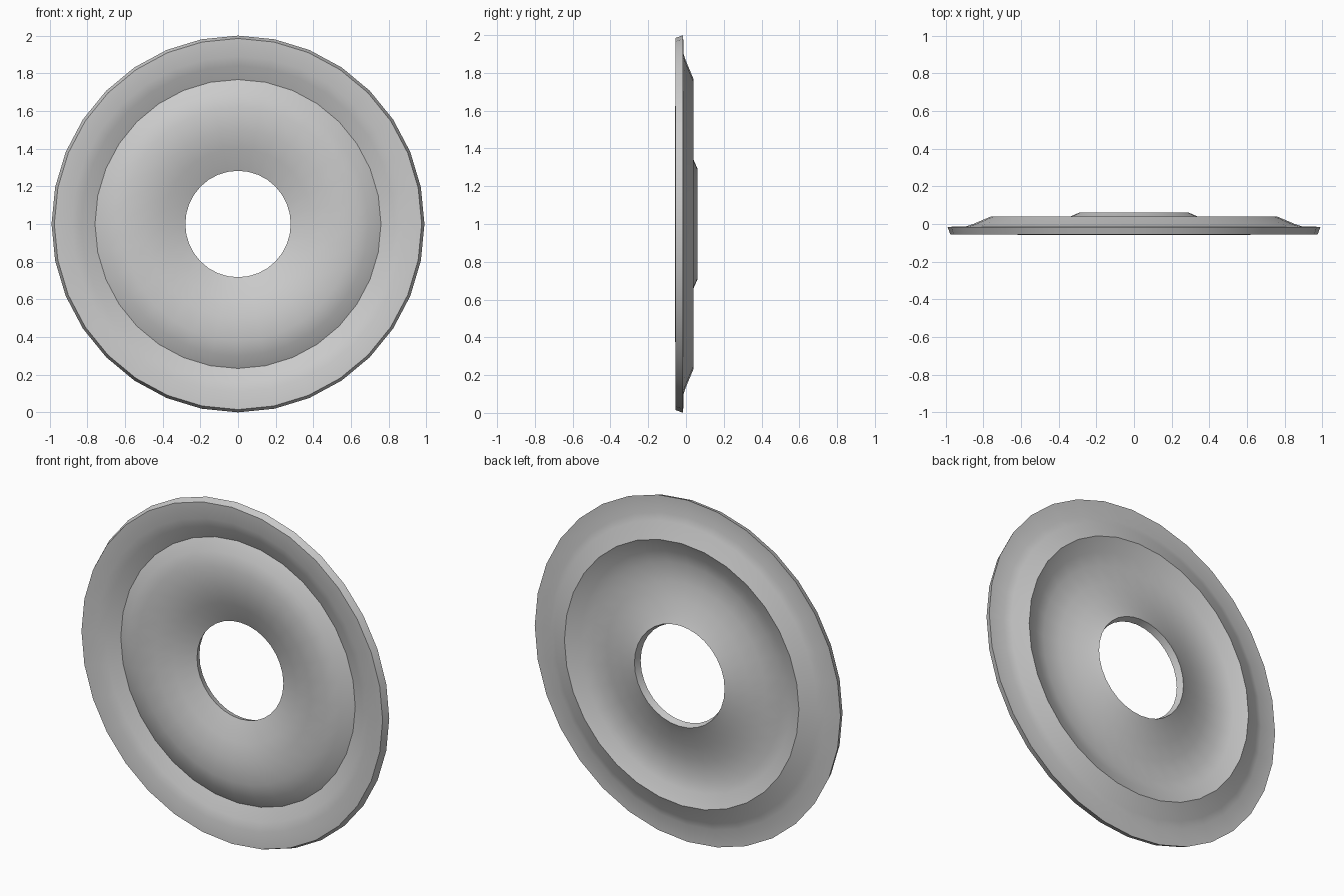
import bpy, bmesh, math
from mathutils import Matrix, Vector

if "Cube" in bpy.data.objects:
    bpy.data.objects.remove(bpy.data.objects["Cube"], do_unlink=True)

SIDES = 32
# Closed cross-section of the pressed plate: (radius, depth)
FRONT = [(0.985, -0.055), (0.89, -0.05), (0.84, -0.033), (0.767, 0.0),
         (0.70, -0.038), (0.62, -0.058), (0.50, -0.052), (0.40, -0.027), (0.2825, 0.02)]
BACK = [(0.295, 0.06), (0.34, 0.04), (0.42, 0.014), (0.51, -0.01), (0.62, -0.016),
        (0.69, 0.003), (0.767, 0.04), (0.86, 0.001), (0.90, -0.013), (1.0, -0.015)]

grey = bpy.data.materials.new("plain grey")
grey.use_nodes = True
colour = (0.6, 0.6, 0.6, 1)
grey.diffuse_color = colour
grey.node_tree.nodes["Principled BSDF"].inputs["Base Color"].default_value = colour

# Revolve the cross-section around the front-to-back axis
bm = bmesh.new()
rings = []
for i in range(SIDES):
    a = math.tau * i / SIDES
    rings.append([bm.verts.new((r * math.sin(a) * 0.99, y, 1 + r * math.cos(a)))
                  for r, y in FRONT + BACK])
count = len(FRONT + BACK)
for i in range(SIDES):
    here, there = rings[i], rings[(i + 1) % SIDES]
    for j in range(count):
        k = (j + 1) % count
        bm.faces.new((here[j], here[k], there[k], there[j]))
bmesh.ops.recalc_face_normals(bm, faces=bm.faces)
mesh = bpy.data.meshes.new("ring_plate")
bm.to_mesh(mesh)
bm.free()
mesh.materials.append(grey)
plate = bpy.data.objects.new("ring_plate", mesh)
bpy.context.collection.objects.link(plate)

# Smooth surfaces with crisp rims and crease
bpy.ops.object.select_all(action='DESELECT')
plate.select_set(True)
bpy.context.view_layer.objects.active = plate
bpy.ops.object.shade_smooth_by_angle(angle=math.radians(30))
